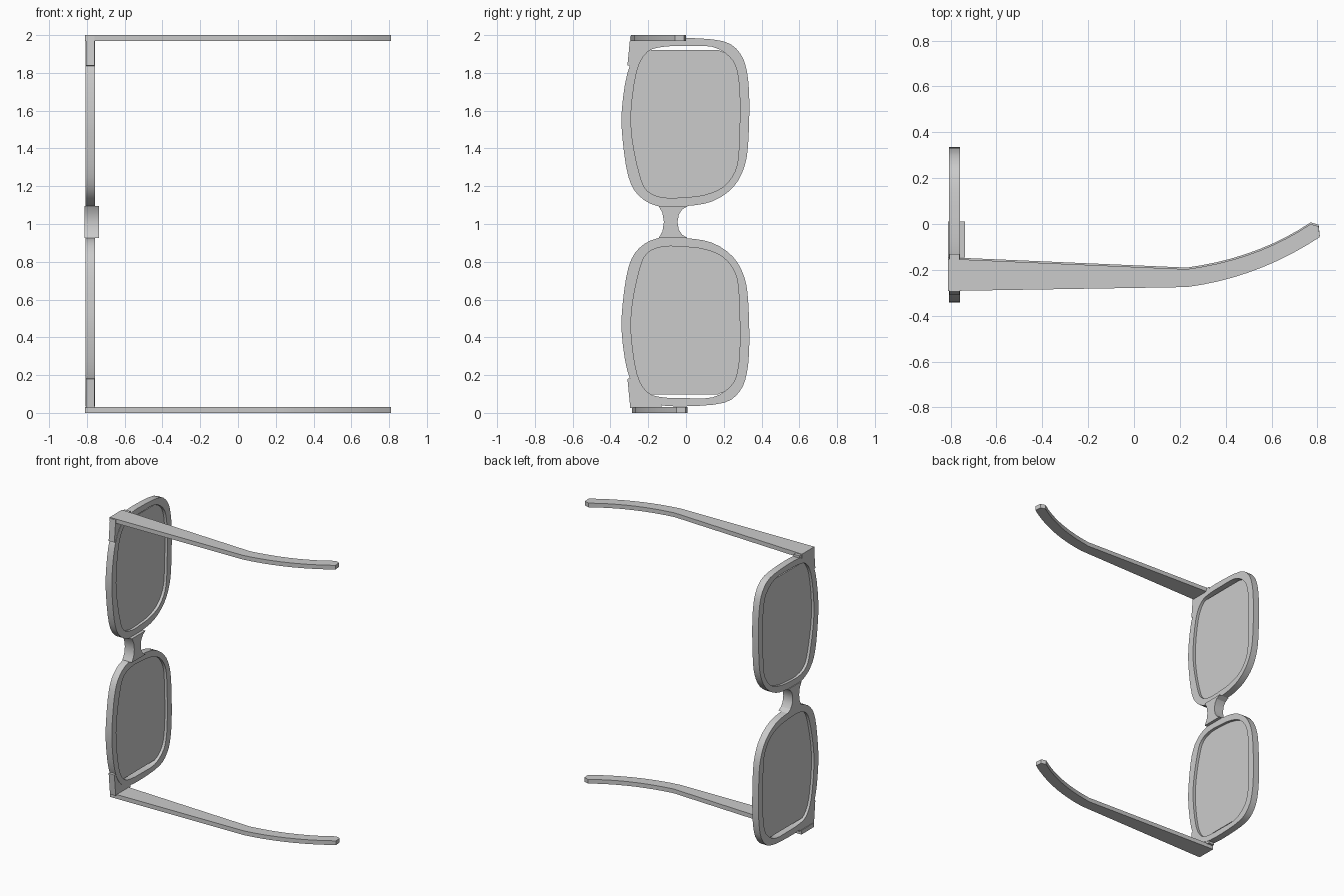
import bpy, bmesh, math
from mathutils import Vector

if "Cube" in bpy.data.objects:
    bpy.data.objects.remove(bpy.data.objects["Cube"])

MID = 1.01  # mirror height between the two lens frames


def smooth_loop(pts, n=3):
    """Closed Catmull-Rom refinement of a 2D outline."""
    out, c = [], len(pts)
    for i in range(c):
        a, b, d, e = (Vector(pts[(i + k) % c]) for k in (-1, 0, 1, 2))
        for s in range(n):
            t = s / n
            out.append(0.5 * (2 * b + (d - a) * t + (2 * a - 5 * b + 4 * d - e) * t * t
                              + (3 * b - a - 3 * d + e) * t ** 3))
    return out


def finish(name, bm, smooth=True):
    bmesh.ops.recalc_face_normals(bm, faces=bm.faces[:])
    me = bpy.data.meshes.new(name)
    bm.to_mesh(me)
    bm.free()
    ob = bpy.data.objects.new(name, me)
    bpy.context.collection.objects.link(ob)
    if smooth:
        bpy.ops.object.select_all(action='DESELECT')
        ob.select_set(True)
        bpy.context.view_layer.objects.active = ob
        bpy.ops.object.shade_smooth_by_angle(angle=math.radians(25))
    return ob


def prism(name, pts, place, lo, hi):
    """Extrude an outline; place(u, v, w) maps it into space."""
    bm = bmesh.new()
    a, b = [[bm.verts.new(place(u, v, w)) for u, v in pts] for w in (lo, hi)]
    bm.faces.new(a)
    bm.faces.new(b)
    for i in range(len(a)):
        j = (i + 1) % len(a)
        bm.faces.new((a[i], a[j], b[j], b[i]))
    return finish(name, bm)


def ring(name, outer, inner, lo, hi):
    """Flat-faced ring between two outlines in the YZ plane."""
    bm = bmesh.new()
    loops = [[bm.verts.new((x, y, z)) for y, z in pts]
             for pts, x in ((outer, lo), (outer, hi), (inner, hi), (inner, lo))]
    n = len(outer)
    for k in range(4):
        p, q = loops[k], loops[(k + 1) % 4]
        for i in range(n):
            j = (i + 1) % n
            bm.faces.new((p[i], p[j], q[j], q[i]))
    return finish(name, bm)


def flip(pts):
    return [(y, 2 * MID - z) for y, z in pts]


def in_yz(u, v, w):
    return (w, u, v)


outer = smooth_loop([
    (0, 1.985), (.20, 1.967), (.285, 1.905), (.322, 1.81), (.335, 1.66), (.33, 1.44),
    (.31, 1.305), (.25, 1.195), (.14, 1.12), (0, 1.095), (-.15, 1.095), (-.25, 1.15),
    (-.305, 1.25), (-.335, 1.44), (-.34, 1.60), (-.31, 1.80), (-.25, 1.92), (-.155, 1.975)])
inner = smooth_loop([
    (0, 1.942), (.14, 1.938), (.23, 1.885), (.27, 1.81), (.285, 1.66), (.28, 1.40),
    (.26, 1.28), (.195, 1.195), (.10, 1.155), (0, 1.142), (-.12, 1.14), (-.205, 1.175),
    (-.245, 1.26), (-.283, 1.44), (-.29, 1.60), (-.26, 1.81), (-.205, 1.91), (-.12, 1.938)])

# Lens is cut straight at its outer end, leaving a thin slit
lens = [(y, z) for y, z in inner if z < 1.915]
cut = next(i for i, p in enumerate(lens) if p[1] > 1.87 and p[0] < 0)
lens += [(-.195, 1.922), (.17, 1.922)]
endpiece = [(-.295, 1.995), (-.13, 1.995), (-.13, 1.96), (-.21, 1.93), (-.27, 1.83), (-.31, 1.84)]

# Rims, lenses and end pieces on both sides
for side, f in (("upper", list), ("lower", flip)):
    ring(side + "_rim", f(outer), f(inner), -.807, -.758)
    prism(side + "_lens", f(lens), in_yz, -.788, -.778)
    prism(side + "_end_piece", f(endpiece), in_yz, -.805, -.76)

# Nose bridge with a concave waist
waist = [(.01, .925), (-.02, .943), (-.038, .97), (-.045, 1.01), (-.038, 1.05), (-.02, 1.077), (.01, 1.095)]
back = [(-.145, 1.095), (-.125, 1.06), (-.117, 1.01), (-.125, .96), (-.145, .925)]
prism("nose_bridge", waist + back, in_yz, -.812, -.737)

# Temple arms: straight taper, then a curved ear hook
def hook(p0, p1, p2, n=9):
    a, b, c = map(Vector, (p0, p1, p2))
    return [(1 - t) ** 2 * a + 2 * t * (1 - t) * b + t * t * c
            for t in (i / n for i in range(n + 1))]


arm = [(-.81, -.292)] + hook((.23, -.275), (.54, -.235), (.81, -.057)) + [(.805, -.01), (.77, 0)]
arm += hook((.77, 0), (.54, -.155), (.23, -.197))[1:] + [(-.81, -.152)]
for side, z, dy in (("upper", 1.97, 0), ("lower", 0, .007)):
    prism(side + "_temple_arm", arm, lambda u, v, w, d=dy: (u, v + d, w), z, z + .03)
